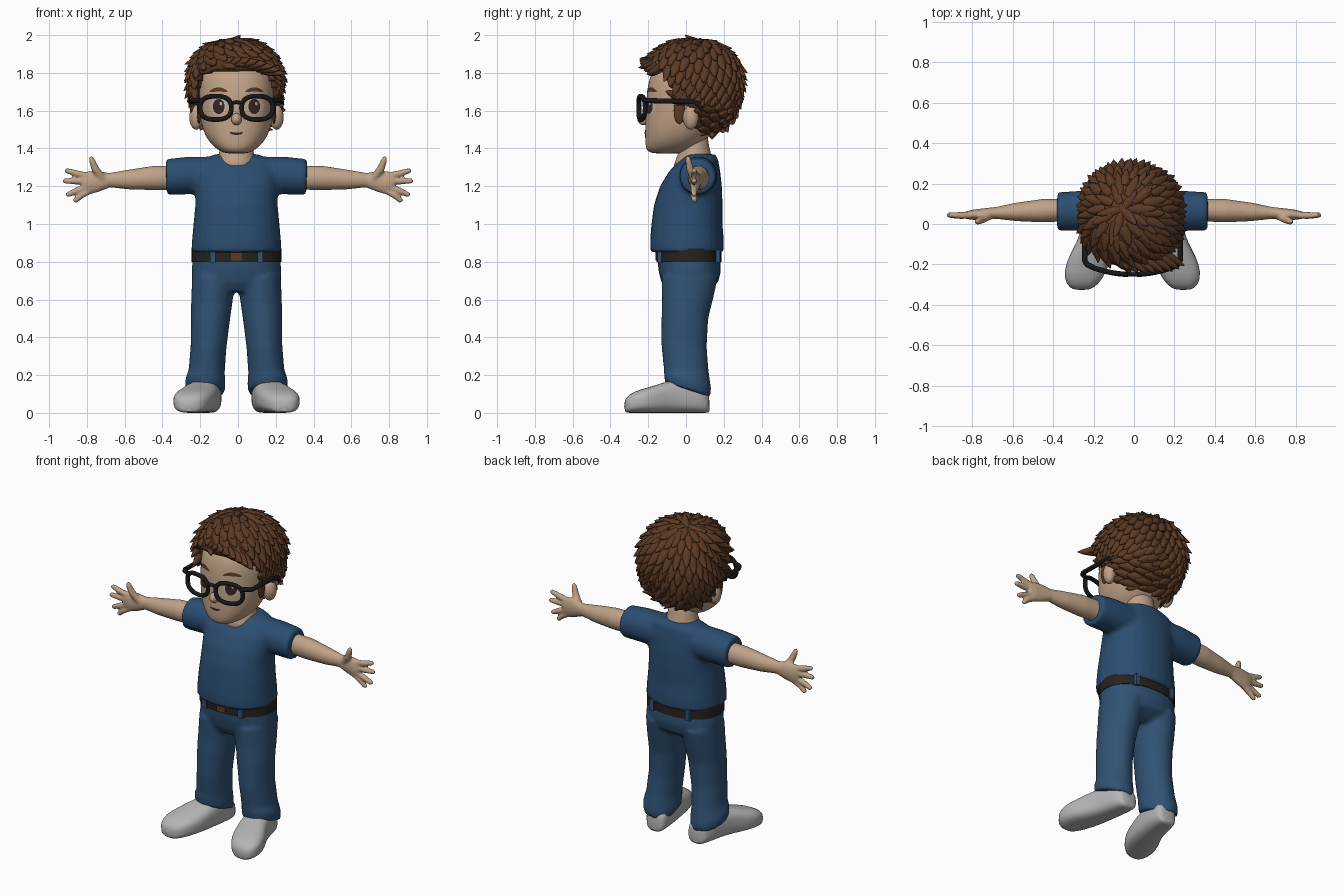
import bpy, bmesh, math, random
from mathutils import Vector
from mathutils.bvhtree import BVHTree

random.seed(4)
cube = bpy.data.objects.get("Cube")
if cube:
    bpy.data.objects.remove(cube)


def material(name, *rgb):
    m = bpy.data.materials.new(name)
    m.use_nodes = True
    m.diffuse_color = (*rgb, 1)
    m.node_tree.nodes["Principled BSDF"].inputs["Base Color"].default_value = (*rgb, 1)
    return m


SKIN = material("skin", .53, .365, .245)
SHIRT = material("shirt_blue", .024, .075, .165)
TROUSER = material("trouser_blue", .03, .085, .175)
HAIR = material("hair_brown", .105, .042, .018)
BLACK = material("frame_black", .009, .009, .01)
BELT = material("belt_dark", .02, .016, .014)
SHOE = material("shoe_grey", .46, .46, .46)
EYE = material("eye_pale", .55, .45, .37)
IRIS = material("iris_dark", .035, .02, .016)


def finish(name, bm, mat, sharp=50):
    bmesh.ops.recalc_face_normals(bm, faces=bm.faces)
    me = bpy.data.meshes.new(name)
    bm.to_mesh(me)
    bm.free()
    me.materials.append(mat)
    for p in me.polygons:
        p.use_smooth = True
    me.set_sharp_from_angle(angle=math.radians(sharp))
    ob = bpy.data.objects.new(name, me)
    bpy.context.collection.objects.link(ob)
    return ob


def loft(bm, secs, side=1, u=(0, 1, 0), power=2, n=28):
    """Rings (x, y, z, radius along u, radius across) skinned into a closed body."""
    u = Vector(u)
    d = (Vector(secs[-1][:3]) - Vector(secs[0][:3])).normalized()
    w = d.cross(u).normalized()
    rings = []
    for x, y, z, a, b in secs:
        ring = []
        for i in range(n):
            t = math.tau * i / n
            c, s = math.cos(t), math.sin(t)
            c = math.copysign(abs(c) ** (2 / power), c)
            s = math.copysign(abs(s) ** (2 / power), s)
            p = Vector((x, y, z)) + u * a * c + w * b * s
            ring.append(bm.verts.new((p.x * side, p.y, p.z)))
        rings.append(ring)
    for r, q in zip(rings, rings[1:]):
        for i in range(n):
            bm.faces.new((r[i], r[(i + 1) % n], q[(i + 1) % n], q[i]))
    bm.faces.new(rings[0])
    bm.faces.new(rings[-1])


def lofted(name, secs, mat, sub=1, **kw):
    bm = bmesh.new()
    loft(bm, secs, **kw)
    ob = finish(name, bm, mat, 80)
    if sub:
        ob.modifiers.new("Smooth", "SUBSURF").levels = sub
    return ob


def fuse(ob, voxel, steps):
    """Melt overlapping bodies into one soft surface."""
    r = ob.modifiers.new("Fuse", "REMESH")
    r.mode, r.voxel_size, r.use_smooth_shade = "VOXEL", voxel, True
    s = ob.modifiers.new("Soften", "SMOOTH")
    s.factor, s.iterations = .5, steps


def ball(name, loc, size, mat, turn=0):
    bm = bmesh.new()
    bmesh.ops.create_uvsphere(bm, u_segments=24, v_segments=14, radius=1)
    ob = finish(name, bm, mat)
    ob.location, ob.scale, ob.rotation_euler.z = loc, size, turn
    return ob


def plate(name, loc, size, mat):
    bm = bmesh.new()
    bmesh.ops.create_cube(bm, size=1)
    ob = finish(name, bm, mat)
    ob.location, ob.scale = loc, size
    return ob


def wire(name, pts, radius, mat, closed=False):
    cu = bpy.data.curves.new(name, "CURVE")
    cu.dimensions, cu.bevel_depth, cu.bevel_resolution = "3D", radius, 3
    cu.use_fill_caps = True
    sp = cu.splines.new("POLY")
    sp.points.add(len(pts) - 1)
    for q, p in zip(sp.points, pts):
        q.co = (*p, 1)
    sp.use_cyclic_u, sp.use_smooth = closed, True
    cu.materials.append(mat)
    ob = bpy.data.objects.new(name, cu)
    bpy.context.collection.objects.link(ob)


# Shirt with sleeves
bm = bmesh.new()
loft(bm, [(0, y, z, a, b) for z, y, a, b in (
    (.85, .005, .195, .24), (.92, .005, .195, .235), (1.0, .005, .188, .228),
    (1.1, .012, .182, .218), (1.2, .026, .164, .22), (1.28, .046, .135, .225),
    (1.34, .07, .1, .19), (1.37, .075, .08, .11))], power=2.2)
for s in (1, -1):
    loft(bm, [(.1, .065, 1.257, .1, .1), (.25, .065, 1.257, .1, .1),
              (.372, .062, 1.25, .095, .094)], s)
fuse(finish("shirt", bm, SHIRT), .013, 5)

# Trousers, with the hem dropping towards the heel
bm = bmesh.new()
loft(bm, [(0, y, z, a, b) for z, y, a, b in (
    (.64, .0, .1, .2), (.69, .02, .15, .232), (.75, .02, .165, .238),
    (.82, .015, .168, .232))], power=2.2)
for s in (1, -1):
    loft(bm, [(x, y, z, a, b) for z, x, y, a, b in (
        (.12, .165, .01, .12, .105), (.17, .165, .008, .125, .107), (.22, .158, .002, .118, .096),
        (.35, .148, -.01, .12, .095), (.5, .138, -.006, .124, .104),
        (.6, .13, .008, .135, .11), (.72, .12, .02, .15, .115))], s)
for v in bm.verts:
    if v.co.z < .2:
        v.co.z -= .3 * v.co.y
fuse(finish("trousers", bm, TROUSER), .012, 5)

# Belt, loops and buckle
lofted("belt", [(0, .015, .8, .172, .237), (0, .015, .87, .172, .237)], BELT, 0, power=2.2, n=48)
for x, y in ((.125, -.138), (-.125, -.138), (.125, .168), (-.125, .168)):
    plate("belt_loop", (x, y, .83), (.03, .025, .07), TROUSER)
plate("belt_buckle", (0, -.158, .83), (.06, .009, .045), HAIR)

# Shoes
for s, side in ((1, "left"), (-1, "right")):
    lofted(side + "_shoe", [(x, y, h / 2, w, h / 2) for x, y, w, h in (
        (.145, .125, .045, .1), (.147, .11, .068, .14), (.16, .02, .082, .175),
        (.18, -.08, .088, .175), (.21, -.16, .106, .145), (.235, -.24, .106, .125),
        (.248, -.3, .08, .1), (.252, -.328, .04, .065))], SHOE, side=s, u=(1, 0, 0), power=2.8)

# Arms with hands
arms = []
for s, side in ((1, "left"), (-1, "right")):
    bm = bmesh.new()
    loft(bm, [(.32, .07, 1.246, .056, .064), (.45, .066, 1.243, .058, .064),
              (.58, .06, 1.235, .046, .052), (.68, .055, 1.232, .03, .038),
              (.74, .05, 1.226, .028, .056), (.79, .046, 1.218, .026, .062),
              (.825, .044, 1.216, .02, .054)], s)
    for x, z0, z1 in ((.918, 1.25, 1.283), (.928, 1.226, 1.228), (.912, 1.2, 1.155), (.872, 1.182, 1.122)):
        loft(bm, [(.775, .046, z0, .018, .018), ((.79 + x) / 2, .042, (z0 + z1) / 2, .018, .018),
                  (x - .01, .044, z1, .014, .014), (x, .044, z1, .007, .007)], s, n=12)
    loft(bm, [(.715, .042, 1.235, .022, .024), (.755, .022, 1.29, .021, .021),
              (.775, .012, 1.34, .016, .016), (.78, .01, 1.358, .008, .008)], s, n=12)
    arms.append(finish(side + "_arm", bm, SKIN))
    fuse(arms[-1], .007, 4)

# Neck and head
lofted("neck", [(0, .035, 1.28, .115, .12), (0, .045, 1.34, .1, .1),
                (0, .045, 1.4, .075, .085), (0, .04, 1.52, .075, .085)], SKIN)
head = lofted("head", [(0, y, z, a, b) for z, y, a, b in (
    (1.372, -.1, .07, .05), (1.385, -.095, .115, .09), (1.43, -.062, .155, .145),
    (1.5, -.03, .188, .182), (1.6, 0, .213, .2), (1.7, .02, .23, .206),
    (1.8, .03, .22, .2), (1.88, .03, .15, .14), (1.91, .03, .06, .06))], SKIN, 2, power=2.2)
ball("nose", (0, -.222, 1.555), (.028, .035, .032), SKIN)
for s, side in ((1, "left"), (-1, "right")):
    ball(side + "_ear", (s * .213, .025, 1.565), (.036, .042, .065), SKIN, -s * .4)

# Painted face details, laid on the head surface
bpy.context.view_layer.update()
skin_tree = BVHTree.FromObject(head, bpy.context.evaluated_depsgraph_get())


def face_patch(name, cx, cz, rx, rz, mat, lift, arch=0):
    bm = bmesh.new()
    bmesh.ops.create_circle(bm, cap_ends=True, cap_tris=True, segments=28, radius=1)
    bmesh.ops.subdivide_edges(bm, edges=bm.edges, cuts=2, use_grid_fill=True)
    for v in bm.verts:
        x, z = cx + rx * v.co.x, cz + rz * v.co.y - arch * v.co.x ** 2
        hit = skin_tree.ray_cast(Vector((x, -2, z)), Vector((0, 1, 0)))[0]
        v.co = (x, (hit.y if hit else -.2) - lift, z)
    finish(name, bm, mat)


for s, side in ((1, "left"), (-1, "right")):
    face_patch(side + "_eye", s * .098, 1.622, .045, .044, EYE, .003)
    face_patch(side + "_iris", s * .094, 1.622, .031, .04, IRIS, .005)
    face_patch(side + "_glint", s * .094 + .011, 1.637, .007, .009, EYE, .007)
    face_patch(side + "_brow", s * .095, 1.712, .048, .011, HAIR, .005, .012)
face_patch("mouth", 0, 1.478, .036, .007, IRIS, .004, -.006)

# Glasses, curving back at the sides
def lens_y(x):
    return -.25 + .9 * x * x


for s, side in ((1, "left"), (-1, "right")):
    rim = []
    for i in range(40):
        t = math.tau * i / 40
        c, q = math.cos(t), math.sin(t)
        x = s * (.11 + .083 * math.copysign(abs(c) ** .8, c))
        rim.append((x, lens_y(x), 1.615 + .062 * math.copysign(abs(q) ** .8, q)))
    wire(side + "_rim", rim, .013, BLACK, True)
    wire(side + "_temple", [(s * x, y, z) for x, y, z in (
        (.19, -.217, 1.655), (.225, -.2, 1.655), (.236, -.18, 1.653), (.238, .04, 1.647),
        (.236, .07, 1.635), (.232, .085, 1.6))], .014, BLACK)
wire("glasses_bridge", [(x, lens_y(x), 1.645 - 9 * x * x) for x in (-.035, -.015, 0, .015, .035)], .011, BLACK)

# Hair: a hull cut along the hairline, covered in swept tufts
CENTRE = Vector((-.008, .035, 1.74))


def hull(d):
    r = Vector((.238, .255, .235 if d.z > 0 else .275))
    k = sum(abs(d[i] / r[i]) ** 2.4 for i in range(3)) ** (-1 / 2.4)
    return CENTRE + d * k


def in_hair(p, margin=0):
    y = p.y
    line = 1.83 if y < -.13 else 1.83 - 2 * (y + .13) if y < -.04 else 1.64 if y < .06 else 1.45
    return p.z > line + margin


bm = bmesh.new()
bmesh.ops.create_uvsphere(bm, u_segments=64, v_segments=40, radius=1)
for v in bm.verts:
    v.co = hull(v.co.normalized())
bmesh.ops.delete(bm, geom=[f for f in bm.faces if not in_hair(f.calc_center_median())], context="FACES")
cap = finish("hair_cap", bm, HAIR)
shell = cap.modifiers.new("Thickness", "SOLIDIFY")
shell.thickness, shell.offset = .045, -1


def tuft(bm, base, normal, sweep, length, width):
    u = normal.cross(sweep).normalized()
    secs = []
    for t, w in ((-.25, .6), (.1, 1), (.45, .85), (.8, .45), (1, .06)):
        p = base + sweep * length * t + normal * length * (.3 * t * t - .12)
        secs.append((*p, width * w, width * w * .75))
    loft(bm, secs, u=u, n=8)


bm = bmesh.new()
COUNT = 300
for i in range(COUNT):
    z = 1 - 2 * (i + .5) / COUNT
    a = i * 2.39996
    d = Vector((math.sqrt(1 - z * z) * math.cos(a), math.sqrt(1 - z * z) * math.sin(a), z))
    p = hull(d)
    if not in_hair(p, .015):
        continue
    front = max(0, -d.y)
    flow = Vector((d.x + .7 * front + .25, d.y - .25, -.5 + .55 * front))
    sweep = (flow - d * flow.dot(d)).normalized()
    tuft(bm, p, d, sweep, random.uniform(.075, .1), random.uniform(.026, .034))
# Swept fringe over the forehead
for i in range(10):
    x = -.19 + .04 * i
    d = Vector((x * 1.1, -.24, .13 - .5 * x * x)).normalized()
    sweep = Vector((.75, -.25, .3 - i * .07)).normalized()
    tuft(bm, hull(d) - d * .008, d, sweep, .12, .036)
finish("hair_tufts", bm, HAIR, 70)
for s, side in ((1, "left"), (-1, "right")):
    ball(side + "_sideburn", (s * .198, -.035, 1.6), (.012, .03, .07), HAIR)

# The body sits very slightly off the middle of the arm span
for ob in bpy.context.scene.objects:
    if ob.type in {"MESH", "CURVE"} and ob not in arms:
        ob.location.x -= .008
